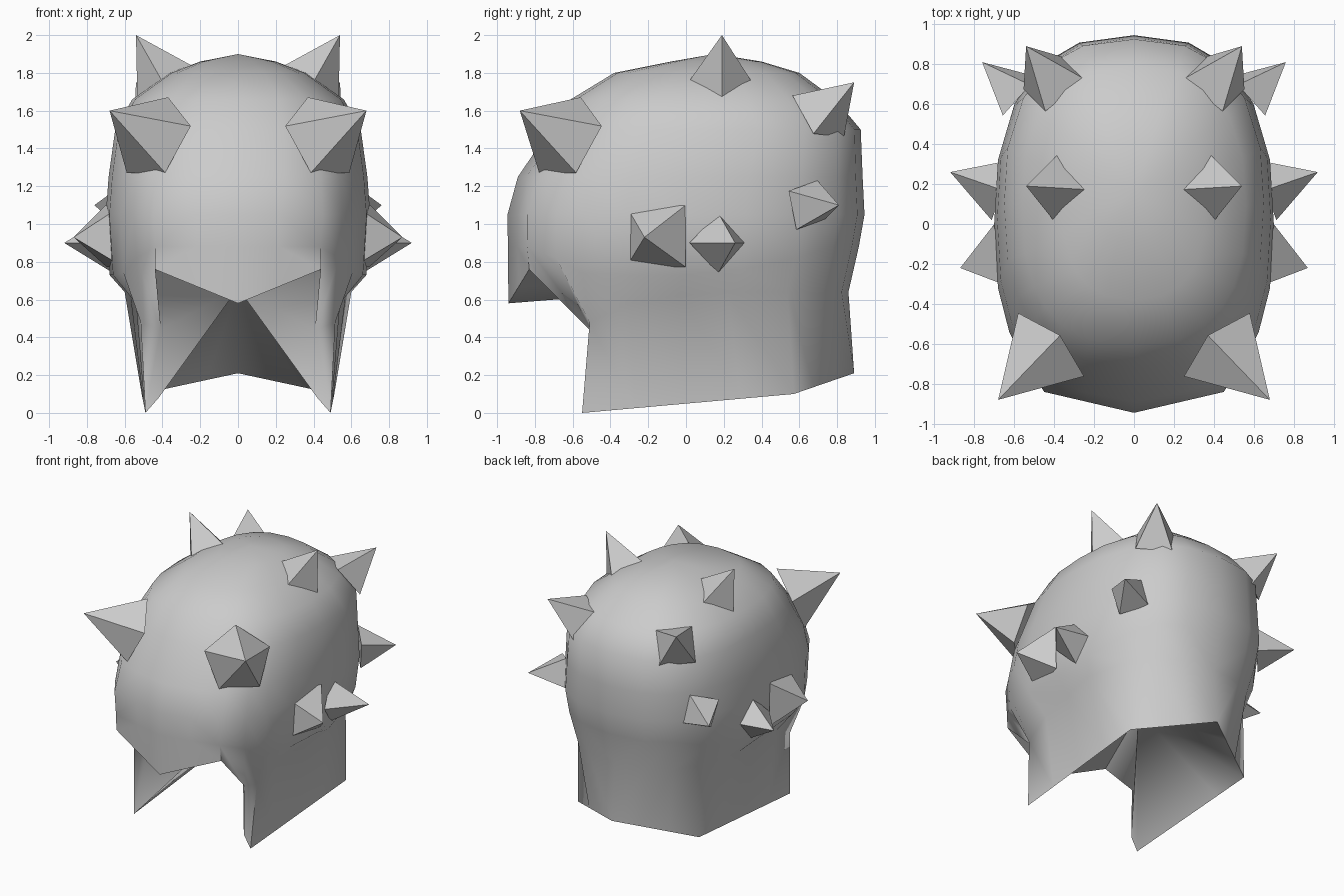
import bpy, bmesh
from math import sin, cos, radians
from mathutils import Vector, Matrix

cube = bpy.data.objects.get("Cube")
if cube:
    bpy.data.objects.remove(cube)

grey = bpy.data.materials.new("plain_grey")
grey.use_nodes = True
colour = (0.6, 0.6, 0.6, 1)
grey.diffuse_color = colour
grey.node_tree.nodes["Principled BSDF"].inputs["Base Color"].default_value = colour


def make_object(name, bm):
    bmesh.ops.recalc_face_normals(bm, faces=bm.faces)
    mesh = bpy.data.meshes.new(name)
    bm.to_mesh(mesh)
    bm.free()
    mesh.materials.append(grey)
    obj = bpy.data.objects.new(name, mesh)
    bpy.context.collection.objects.link(obj)
    return obj


def between(start, end, count):
    """Evenly spaced points along a straight edge, end included."""
    a, b = Vector(start), Vector(end)
    return [a.lerp(b, i / count) for i in range(1, count + 1)]


# Helmet shell: half rings from the front centre round to the back centre
ANGLES = [radians(a) for a in (0, 18, 35, 48, 60, 75, 90, 105, 125, 145, 162, 180)]


def half_ring(z, front, back, width, keel=0):
    middle, length = (front + back) / 2, (back - front) / 2
    points = []
    for a in ANGLES:
        c = cos(a)
        y = abs(c) ** 0.8 * (-1 if c > 0 else 1)
        points.append(Vector((width * max(sin(a), 0) ** 0.8, middle + length * y, z)))
    points[0].x = points[-1].x = 0
    # Sharpen the front into a shallow keel between brow corners
    points[2].y -= 0.035 * keel
    points[1] = points[1].lerp((points[0] + points[2]) / 2, keel)
    return points


levels = [  # height, front, back, half width, keel
    (1.86, -0.08, 0.4, 0.2, 0),
    (1.8, -0.38, 0.6, 0.36, 0),
    (1.66, -0.61, 0.79, 0.56, 0),
    (1.5, -0.72, 0.925, 0.65, 0.2),
    (1.25, -0.89, 0.935, 0.685, 0.5),
    (1.05, -0.945, 0.945, 0.7, 1),
    (0.88, -0.943, 0.915, 0.68, 1),
]
rows = [half_ring(*level) for level in levels]

# The sides of the dome hang lower, over the cheek guards
for point, height in zip(rows[-1][3:9], (0.82, 0.74, 0.73, 0.73, 0.76, 0.82)):
    point.z = height

# Brow edge, cheek notch and neck line
brow_centre, brow_corner = Vector((0, -0.94, 0.58)), (0.44, -0.83, 0.76)
lip = half_ring(0.64, -0.94, 0.86, 0.62)
lip[:8] = [brow_centre, *between(brow_centre, brow_corner, 2),
           Vector((0.41, -0.51, 0.44)), Vector((0.515, -0.51, 0.48)),
           Vector((0.54, -0.3, 0.58)), Vector((0.57, -0.03, 0.62)),
           Vector((0.6, 0.22, 0.64))]
rows.append(lip)

# Lower edge of the cheek guards and neck guard
tip, rear = Vector((0.49, -0.55, 0)), (0.51, 0.57, 0.1)
hem = [Vector((0.42, -0.53, 0.08)), tip, *between(tip, rear, 4),
       *between(rear, (0, 0.89, 0.21), 3)]

bm = bmesh.new()
grid = [[bm.verts.new(p) for p in row] for row in rows]
hem_verts = [bm.verts.new(p) for p in hem]
crown = bm.verts.new((0, 0.15, 1.9))
for a, b in zip(grid[0], grid[0][1:]):
    bm.faces.new((crown, a, b))


def bridge(upper, lower):
    for i in range(len(upper) - 1):
        bm.faces.new((upper[i], lower[i], lower[i + 1], upper[i + 1]))


for upper, lower in zip(grid, grid[1:]):
    bridge(upper, lower)
bridge(grid[-1][3:], hem_verts)

# Inner lining rises from the rim to a single point
roof = bm.verts.new((0, 0.05, 0.66))
rim = grid[-1][:4] + hem_verts
for a, b in zip(rim, rim[1:]):
    bm.faces.new((roof, a, b))

shell = make_object("helmet_shell", bm)
bpy.ops.object.select_all(action="DESELECT")
shell.select_set(True)
bpy.context.view_layer.objects.active = shell
bpy.ops.object.shade_smooth_by_angle(angle=radians(50))
mirror = shell.modifiers.new("mirror", "MIRROR")
mirror.use_clip = True


# Spikes: flat pyramids pointing away from the shell
def spike(name, base, point, radius, sides=4, roll=0):
    base, point = Vector(base), Vector(point)
    axis = point - base
    bm = bmesh.new()
    turn = axis.to_track_quat("Z", "Y").to_matrix().to_4x4()
    place = Matrix.Translation(base + axis / 2) @ turn @ Matrix.Rotation(radians(roll), 4, "Z")
    bmesh.ops.create_cone(bm, cap_ends=True, segments=sides, radius1=radius,
                          radius2=0, depth=axis.length, matrix=place)
    bmesh.ops.remove_doubles(bm, verts=bm.verts, dist=0.001)
    obj = make_object(name, bm)
    flip = obj.modifiers.new("mirror", "MIRROR")
    flip.mirror_object = shell


spike("brow_spikes", (0.435, -0.625, 1.45), (0.68, -0.88, 1.6), 0.24, sides=5)
spike("crown_spikes", (0.37, 0.18, 1.72), (0.54, 0.19, 2), 0.19)
spike("upper_back_spikes", (0.4, 0.7, 1.57), (0.54, 0.89, 1.75), 0.18, roll=40)
spike("lower_back_spikes", (0.57, 0.64, 1.1), (0.76, 0.81, 1.1), 0.15, roll=-30)
spike("front_side_spikes", (0.655, -0.16, 0.935), (0.87, -0.22, 0.93), 0.23, roll=45)
spike("rear_side_spikes", (0.66, 0.17, 0.9), (0.92, 0.26, 0.9), 0.16)
